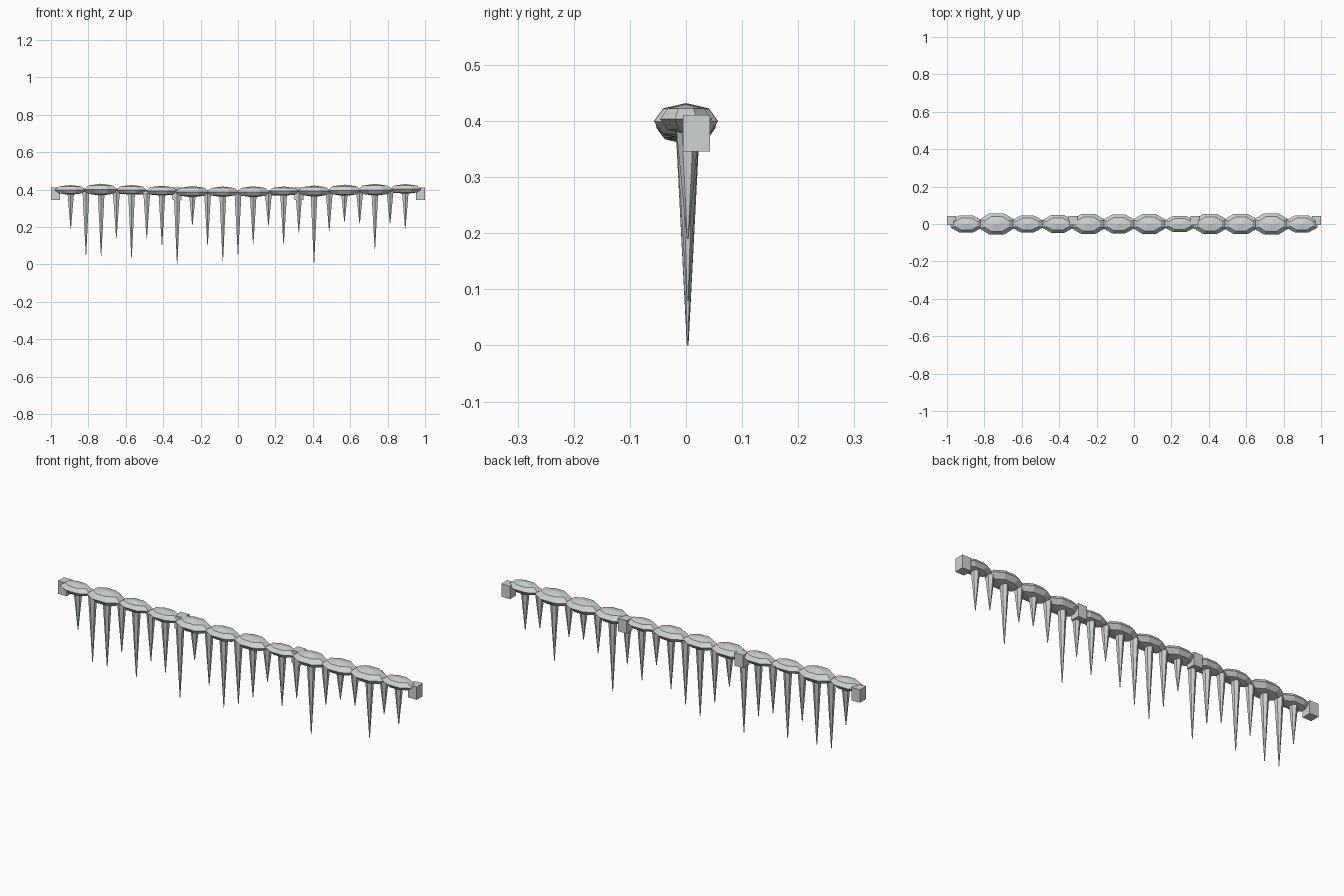
import bpy, math

cube = bpy.data.objects.get("Cube")
if cube:
    bpy.data.objects.remove(cube, do_unlink=True)

ice = bpy.data.materials.new("pale_grey_ice")
ice.use_nodes = True
color = (0.62, 0.66, 0.65, 1)
ice.diffuse_color = color
ice.node_tree.nodes["Principled BSDF"].inputs["Base Color"].default_value = color


def finish(name):
    ob = bpy.context.object
    ob.name = name
    ob.data.materials.append(ice)
    return ob


def sag(x):
    return 0.378 + 0.018 * x * x


# Row of overlapping faceted snow mounds: half depth and crest height
mounds = [(.050, .425), (.062, .432), (.049, .425), (.051, .421),
          (.058, .419), (.054, .417), (.057, .418), (.047, .417),
          (.058, .422), (.059, .427), (.062, .431), (.050, .430)]
for i, (depth, crest) in enumerate(mounds):
    x = (i - 5.5) * 0.163
    height = 0.45 * depth + 0.004
    bpy.ops.mesh.primitive_uv_sphere_add(segments=8, ring_count=4, radius=1,
                                         rotation=(0, 0, math.pi / 8))
    bpy.ops.object.transform_apply(location=False, rotation=True, scale=False)
    ob = finish(f"snow_mound_{i + 1}")
    ob.location = (x, 0, crest - height)
    ob.scale = (0.055 + 0.72 * depth, depth, height)

# Tapering icicles: height of each tip
tips = [.19, .05, .045, .14, .035, .14, .105, 0, .21, .105, .015, .055,
        .11, .21, .11, .17, .01, .18, .23, .22, .08, .22, .19]
for i, tip in enumerate(tips):
    x = (i - 11) * 0.0813
    top = sag(x)
    bpy.ops.mesh.primitive_cone_add(vertices=6, radius1=0.0015, radius2=0.021,
                                    depth=top - tip,
                                    location=(x, 0.003, (top + tip) / 2))
    finish(f"icicle_{i + 1}")

# Sagging wire that carries the icicles
curve = bpy.data.curves.new("wire", "CURVE")
curve.dimensions = "3D"
curve.bevel_depth = 0.009
curve.bevel_resolution = 0
spline = curve.splines.new("POLY")
spline.points.add(12)
for i, p in enumerate(spline.points):
    x = (i - 6) * 0.16
    p.co = (x, 0.003, sag(x), 1)
wire = bpy.data.objects.new("wire", curve)
bpy.context.collection.objects.link(wire)
curve.materials.append(ice)

# Mounting clips
for i in range(4):
    bpy.ops.mesh.primitive_cube_add(size=1, location=((i - 1.5) * 0.6507, 0.019, 0.378))
    bpy.context.object.scale = (0.048, 0.048, 0.065)
    finish(f"mounting_clip_{i + 1}")
